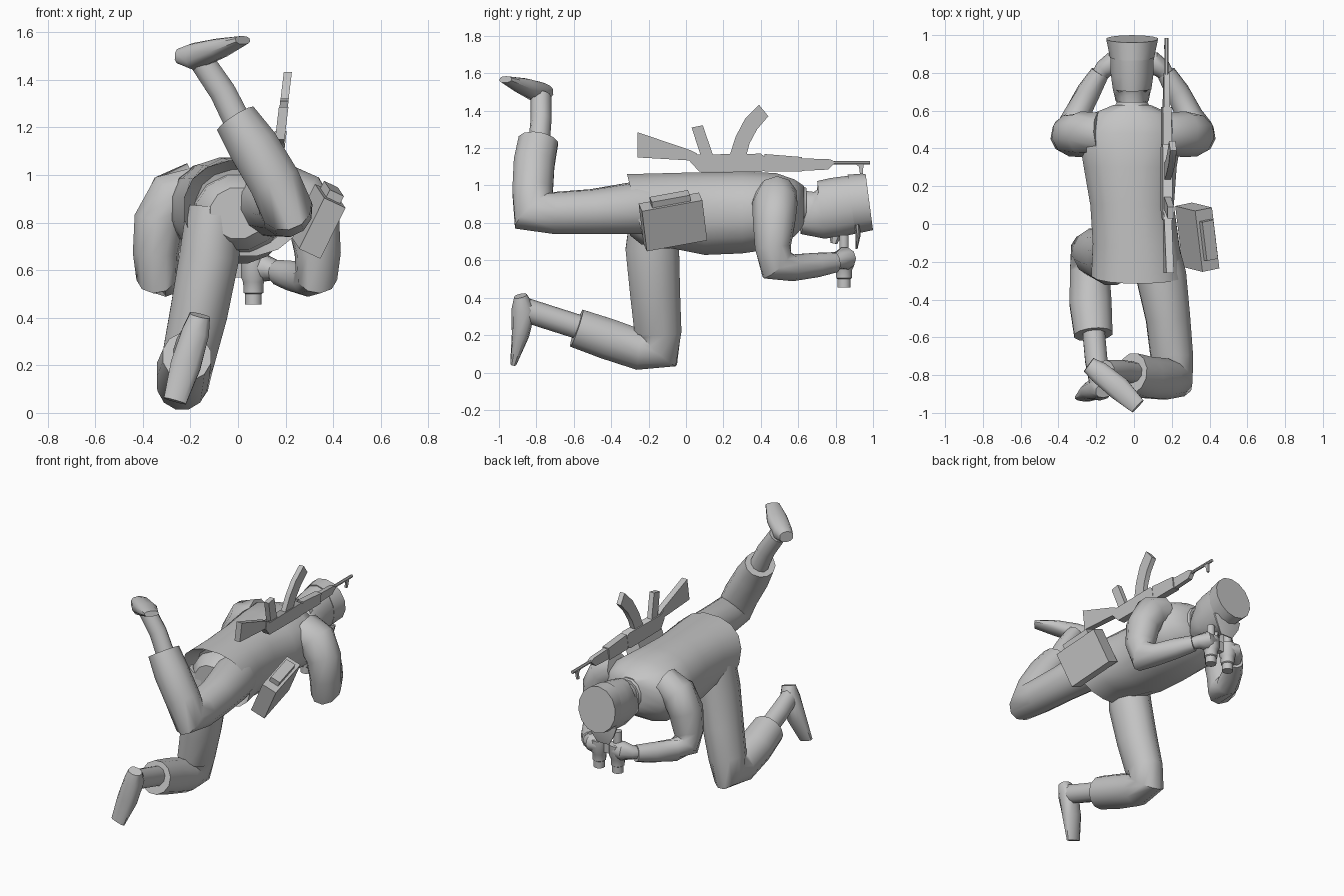
import bpy, bmesh, math
from mathutils import Vector, Matrix

grey = bpy.data.materials.new("plain grey")
grey.diffuse_color = (0.55, 0.55, 0.55, 1)


def finish(name, bm):
    bmesh.ops.recalc_face_normals(bm, faces=bm.faces)
    me = bpy.data.meshes.new(name)
    bm.to_mesh(me)
    bm.free()
    me.materials.append(grey)
    ob = bpy.data.objects.new(name, me)
    bpy.context.collection.objects.link(ob)
    return ob


def tube(name, rings, ref=(1, 0, 0), n=10, power=1.0):
    """Loft of elliptical rings: (centre, radius along ref, other radius[, axis])."""
    bm = bmesh.new()
    cs = [Vector(r[0]) for r in rings]
    loops = []
    for i, r in enumerate(rings):
        if len(r) > 3:
            t = Vector(r[3]).normalized()
        else:
            a = (cs[i] - cs[i - 1]).normalized() if i else Vector()
            b = (cs[i + 1] - cs[i]).normalized() if i < len(cs) - 1 else Vector()
            t = (a + b).normalized()
        u = Vector(ref)
        u = (u - t * u.dot(t)).normalized()
        v = t.cross(u)
        loop = []
        for k in range(n):
            w = 2 * math.pi * (k + 0.5) / n
            c, s = math.cos(w), math.sin(w)
            c = math.copysign(abs(c) ** power, c)
            s = math.copysign(abs(s) ** power, s)
            loop.append(bm.verts.new(cs[i] + u * c * r[1] + v * s * r[2]))
        loops.append(loop)
    for A, B in zip(loops, loops[1:]):
        for k in range(n):
            bm.faces.new((A[k], A[(k + 1) % n], B[(k + 1) % n], B[k]))
    bm.faces.new(loops[0])
    bm.faces.new(loops[-1])
    return finish(name, bm)


def box(name, centre, axes, half):
    bm = bmesh.new()
    bmesh.ops.create_cube(bm, size=2)
    m = Matrix([a * h for a, h in zip(axes, half)]).transposed()
    for v in bm.verts:
        v.co = m @ v.co + Vector(centre)
    return finish(name, bm)


def gun_x(z):
    return 0.172 + 0.12 * (z - 1.12)      # the weapon leans slightly outward


def plate(name, pts, width):
    """Side profile (y, z) of a weapon part, thickened along x."""
    bm = bmesh.new()
    L = [bm.verts.new((gun_x(z) - width / 2, y, z)) for y, z in pts]
    R = [bm.verts.new((gun_x(z) + width / 2, y, z)) for y, z in pts]
    bm.faces.new(L)
    bm.faces.new(R)
    for k in range(len(pts)):
        j = (k + 1) % len(pts)
        bm.faces.new((L[k], L[j], R[j], R[k]))
    return finish(name, bm)


# Jacket with a hollow hem
tilt = (0, 0.96, 0.24)
tube("jacket", [
    ((0.02, -0.17, 0.86), 0.20, 0.17, tilt),
    ((0.02, -0.265, 0.86), 0.25, 0.21, tilt),
    ((0.01, -0.10, 0.865), 0.232, 0.205, (0, 0.99, 0.1)),
    ((-0.01, 0.10, 0.85), 0.225, 0.225, (0, 1, 0)),
    ((-0.02, 0.30, 0.855), 0.25, 0.222, (0, 1, 0)),
    ((-0.02, 0.48, 0.865), 0.28, 0.205, (0, 1, 0)),
    ((-0.015, 0.58, 0.88), 0.22, 0.155, (0, 1, 0)),
    ((-0.01, 0.63, 0.89), 0.10, 0.11, (0, 1, 0)),
], n=16, power=0.88)
tube("pelvis", [((0.0, -0.30, 0.84), 0.12, 0.11), ((0.0, -0.24, 0.84), 0.18, 0.16),
                ((0.0, -0.10, 0.84), 0.20, 0.18)], n=12)
tube("collar", [((-0.01, 0.58, 0.89), 0.12, 0.125), ((-0.01, 0.645, 0.89), 0.085, 0.10)], n=12)

# Head, nose and cap
tube("head", [
    ((-0.01, 0.56, 0.895), 0.072, 0.085), ((-0.01, 0.645, 0.89), 0.072, 0.085),
    ((-0.01, 0.665, 0.865), 0.09, 0.135), ((-0.01, 0.72, 0.87), 0.105, 0.155),
    ((-0.01, 0.80, 0.882), 0.116, 0.16), ((-0.01, 0.90, 0.90), 0.118, 0.155),
], n=14)
tube("nose", [((-0.01, 0.80, 0.74), 0.022, 0.035), ((-0.01, 0.79, 0.69), 0.015, 0.018)], n=6)
tube("cap", [((-0.01, 0.885, 0.90), 0.12, 0.16, (0, 0.99, 0.13)),
             ((-0.01, 0.98, 0.912), 0.14, 0.152, (0, 0.99, 0.13))], n=14)
tube("cap_peak", [((-0.01, 0.915, 0.79), 0.115, 0.018), ((-0.01, 0.92, 0.73), 0.095, 0.014),
                  ((-0.01, 0.912, 0.66), 0.05, 0.005)], n=8)

# Arms, hands and binocular barrels, one of each per side
for side, s in (("left", -1), ("right", 1)):
    def P(x, y, z):
        return (s * x - 0.005, y, z)
    bend = (0.9 * s, -0.44, 0)
    tube(side + "_sleeve", [
        (P(0.17, 0.48, 0.94), 0.11, 0.12), (P(0.27, 0.475, 0.905), 0.115, 0.125),
        (P(0.325, 0.47, 0.80), 0.11, 0.115), (P(0.34, 0.465, 0.67), 0.098, 0.098),
        (P(0.335, 0.485, 0.575), 0.088, 0.105), (P(0.30, 0.575, 0.56), 0.072, 0.072),
        (P(0.235, 0.70, 0.575), 0.064, 0.066), (P(0.175, 0.80, 0.59), 0.05, 0.055),
    ], ref=bend)
    tube(side + "_hand", [
        (P(0.20, 0.76, 0.585), 0.036, 0.036), (P(0.155, 0.82, 0.60), 0.045, 0.05),
        (P(0.11, 0.85, 0.61), 0.062, 0.062), (P(0.06, 0.85, 0.61), 0.05, 0.05),
        (P(0.035, 0.85, 0.61), 0.03, 0.03),
    ], ref=(0, 0, 1))
    tube(side + "_binocular_barrel", [
        (P(0.07, 0.845, z), r, r) for z, r in (
            (0.455, 0.036), (0.50, 0.036), (0.505, 0.043), (0.55, 0.045), (0.57, 0.055),
            (0.645, 0.055), (0.65, 0.026), (0.735, 0.026))], n=12)
I3 = [Vector((1, 0, 0)), Vector((0, 1, 0)), Vector((0, 0, 1))]
box("binocular_bridge", (-0.005, 0.845, 0.605), I3, (0.05, 0.02, 0.035))

# Kneeling leg
tube("kneeling_trouser", [
    ((-0.10, -0.17, 0.86), 0.12, 0.13), ((-0.12, -0.18, 0.66), 0.13, 0.148),
    ((-0.165, -0.165, 0.42), 0.125, 0.138), ((-0.21, -0.15, 0.22), 0.115, 0.13),
    ((-0.23, -0.15, 0.13), 0.108, 0.14), ((-0.235, -0.25, 0.122), 0.108, 0.112),
    ((-0.23, -0.42, 0.18), 0.115, 0.113), ((-0.215, -0.585, 0.237), 0.105, 0.108)], n=12)
tube("kneeling_shin", [((-0.22, -0.50, 0.22), 0.062, 0.065), ((-0.20, -0.72, 0.29), 0.062, 0.065),
                       ((-0.18, -0.86, 0.335), 0.055, 0.065)])
tube("kneeling_boot", [
    ((-0.16, -0.885, 0.41), 0.045, 0.035), ((-0.178, -0.868, 0.34), 0.06, 0.066),
    ((-0.22, -0.885, 0.20), 0.066, 0.047), ((-0.265, -0.922, 0.05), 0.05, 0.018)], power=0.8)

# Raised leg, knee bent upward
fold = (0.87, 0, 0.42)
tube("raised_trouser", [
    ((0.10, -0.10, 0.87), 0.13, 0.14), ((0.145, -0.28, 0.88), 0.135, 0.142),
    ((0.18, -0.50, 0.86), 0.12, 0.123), ((0.20, -0.70, 0.853), 0.115, 0.115),
    ((0.20, -0.815, 0.865), 0.112, 0.14), ((0.155, -0.82, 0.97), 0.112, 0.112),
    ((0.065, -0.812, 1.12), 0.11, 0.113), ((-0.01, -0.79, 1.235), 0.094, 0.11)],
    ref=fold, n=12)
tube("raised_shin", [((0.02, -0.79, 1.18), 0.062, 0.058), ((-0.065, -0.775, 1.35), 0.058, 0.056),
                     ((-0.15, -0.775, 1.475), 0.055, 0.055)], ref=fold)
tube("raised_boot", [
    ((-0.24, -0.745, 1.50), 0.045, 0.035), ((-0.185, -0.785, 1.497), 0.06, 0.058),
    ((-0.08, -0.87, 1.533), 0.065, 0.042), ((0.02, -0.965, 1.567), 0.045, 0.018)],
    ref=(0.65, 0.76, 0), power=0.8)

# Hip pouch
L = Vector((-0.04, 0.33, 0.06)).normalized()
H = Vector((0.1, -0.03, 0.2))
H = (H - L * H.dot(L)).normalized()
T = L.cross(H)
pouch = Vector((0.335, -0.07, 0.805))
box("pouch", pouch, (L, H, T), (0.165, 0.12, 0.05))
box("pouch_lid", pouch + H * 0.125, (L, H, T), (0.105, 0.03, 0.033))

# Rifle slung on the back, lying upside down
plate("rifle_stock", [(-0.26, 1.285), (-0.26, 1.15), (0.0, 1.135), (0.06, 1.13), (0.06, 1.17),
                      (0.02, 1.19)], 0.04)
plate("rifle_receiver", [(0.02, 1.185), (0.05, 1.165), (0.40, 1.17), (0.42, 1.155),
                         (0.42, 1.08), (0.40, 1.072), (0.07, 1.075), (0.02, 1.13)], 0.05)
plate("rifle_grip", [(0.03, 1.31), (0.09, 1.322), (0.145, 1.16), (0.08, 1.155)], 0.035)
plate("rifle_magazine", [(0.23, 1.15), (0.265, 1.26), (0.315, 1.355), (0.39, 1.432), (0.44, 1.37),
                         (0.38, 1.30), (0.34, 1.225), (0.32, 1.15)], 0.034)
plate("rifle_handguard", [(0.42, 1.168), (0.62, 1.152), (0.62, 1.075), (0.42, 1.075)], 0.046)
plate("rifle_gas_tube", [(0.62, 1.145), (0.77, 1.14), (0.80, 1.125), (0.76, 1.085), (0.62, 1.078)],
      0.03)
plate("rifle_front_sight", [(0.90, 1.12), (0.95, 1.12), (0.945, 1.06), (0.93, 1.06),
                            (0.925, 1.10)], 0.014)
tube("rifle_barrel", [((0.172, 0.72, 1.122), 0.011, 0.011), ((0.172, 0.985, 1.122), 0.011, 0.011)],
     n=8)

# Smooth shading with sharp edges kept
for ob in bpy.context.scene.objects:
    ob.select_set(True)
    bpy.context.view_layer.objects.active = ob
bpy.ops.object.shade_smooth_by_angle(angle=math.radians(42))
